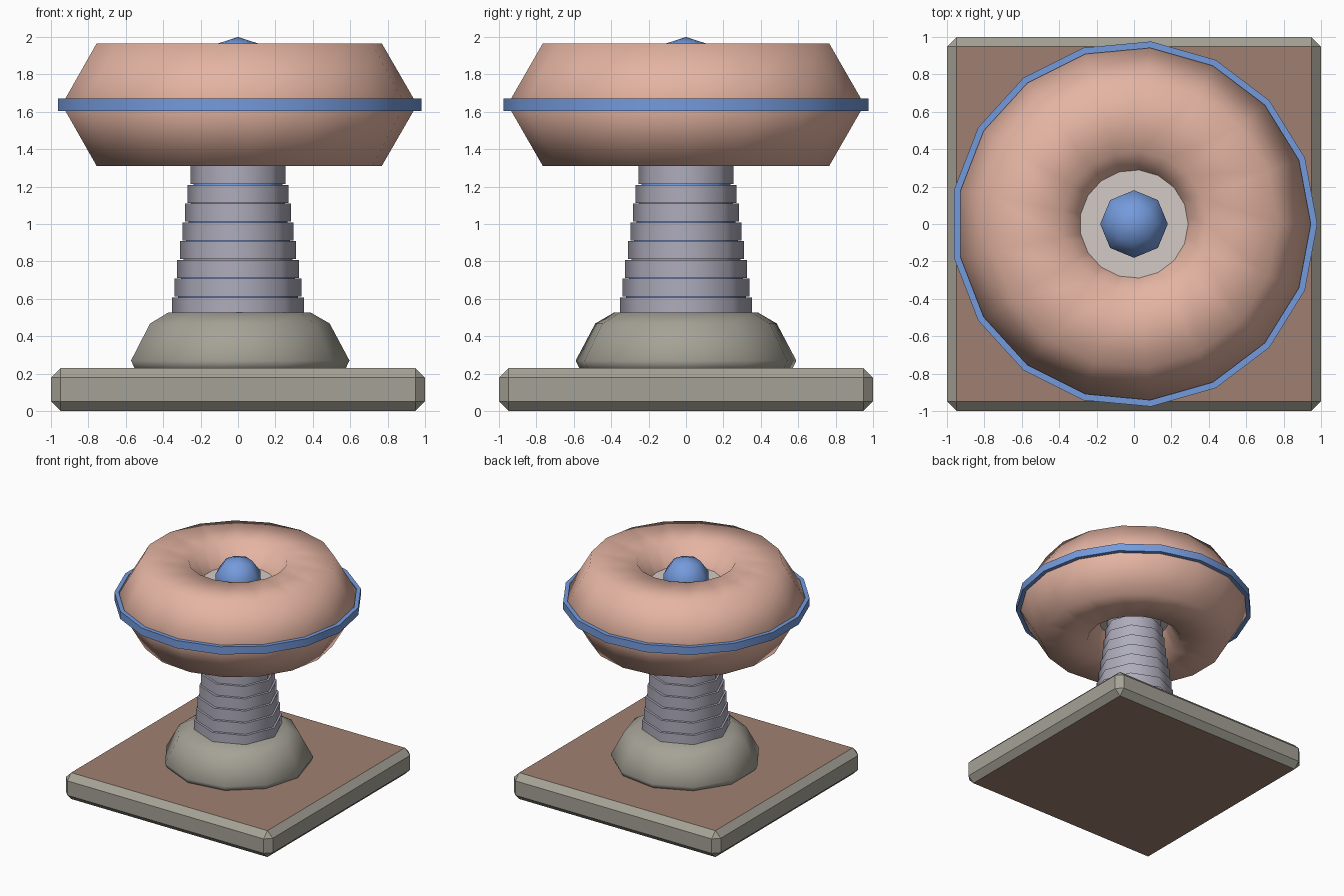
import bpy, bmesh, math

if "Cube" in bpy.data.objects:
    bpy.data.objects.remove(bpy.data.objects["Cube"])


def material(name, srgb):
    lin = [((c / 255 + 0.055) / 1.055) ** 2.4 for c in srgb]
    m = bpy.data.materials.new(name)
    m.diffuse_color = (*lin, 1)
    m.use_nodes = True
    m.node_tree.nodes["Principled BSDF"].inputs["Base Color"].default_value = m.diffuse_color
    return m


GREY = material("stone grey", (165, 162, 150))
BROWN = material("brown", (160, 128, 113))
STEEL = material("bluish grey", (174, 172, 187))
PINK = material("salmon", (228, 180, 162))
BLUE = material("blue", (116, 154, 220))
PALE = material("pale grey", (212, 202, 197))


def lathe(name, profile, sides, mat, smooth=50, closed=False):
    """Revolve (radius, z) points, first vertex on +x; profile runs bottom to top."""
    bm = bmesh.new()
    rows = [[bm.verts.new((r * math.cos(2 * math.pi * i / sides),
                           r * math.sin(2 * math.pi * i / sides), z))
             for i in range(sides)] for r, z in profile]
    pairs = list(zip(rows, rows[1:]))
    if closed:
        pairs.append((rows[-1], rows[0]))
    else:
        bm.faces.new(rows[0][::-1])
        bm.faces.new(rows[-1])
    for a, b in pairs:
        for i in range(sides):
            j = (i + 1) % sides
            bm.faces.new((a[i], a[j], b[j], b[i]))
    bmesh.ops.recalc_face_normals(bm, faces=bm.faces)
    mesh = bpy.data.meshes.new(name)
    bm.to_mesh(mesh)
    bm.free()
    mesh.materials.append(mat)
    obj = bpy.data.objects.new(name, mesh)
    bpy.context.collection.objects.link(obj)
    finish(obj, smooth)
    return obj


def finish(obj, angle):
    bpy.ops.object.select_all(action='DESELECT')
    obj.select_set(True)
    bpy.context.view_layer.objects.active = obj
    bpy.ops.object.shade_smooth_by_angle(angle=math.radians(angle))


# base slab: chamfered grey box with brown top and bottom panels
bm = bmesh.new()
bmesh.ops.create_cube(bm, size=1)
for v in bm.verts:
    v.co = (v.co.x * 2, v.co.y * 2, (v.co.z + 0.5) * 0.23)
bmesh.ops.bevel(bm, geom=bm.edges[:], offset=0.052, segments=1, affect='EDGES')
bm.normal_update()
for f in bm.faces:
    f.material_index = int(abs(f.normal.z) > 0.95)
mesh = bpy.data.meshes.new("base_slab")
bm.to_mesh(mesh)
bm.free()
mesh.materials.append(GREY)
mesh.materials.append(BROWN)
bpy.context.collection.objects.link(bpy.data.objects.new("base_slab", mesh))

# sloped foot
lathe("foot", [(0.57, 0.215), (0.596, 0.27), (0.49, 0.468), (0.388, 0.527)], 11, GREY, 75)

# column: blue core inside a stack of shrinking octagonal rings
lathe("column_core", [(0.335, 0.5), (0.19, 1.55)], 8, BLUE)
for i in range(10):
    r, z = 0.353 - 0.014 * i, 0.511 + 0.1003 * i
    lathe(f"column_ring_{i + 1}", [(r, z), (r, z + 0.096)], 8, STEEL)

# hub filling the hole of the big ring
lathe("hub", [(0.31, 1.485), (0.31, 1.79)], 17, PALE)

# big ring with a hexagonal cross-section, smooth shaded
R, r, zc = 0.58, 0.378, 1.638
lathe("big_ring", [(R + r * math.cos(k * math.pi / 3), zc + r * math.sin(k * math.pi / 3))
                   for k in range(6)], 17, PINK, 180, closed=True)

# thin band around the big ring
lathe("rim_band", [(0.945, 1.605), (0.98, 1.605), (0.98, 1.672), (0.945, 1.672)],
      17, BLUE, 30, closed=True)

# ball in the middle of the hub
bpy.ops.mesh.primitive_uv_sphere_add(segments=8, ring_count=5, radius=0.19,
                                     location=(0, 0, 1.81))
ball = bpy.context.object
ball.name = "centre_ball"
ball.data.materials.append(BLUE)
finish(ball, 80)
